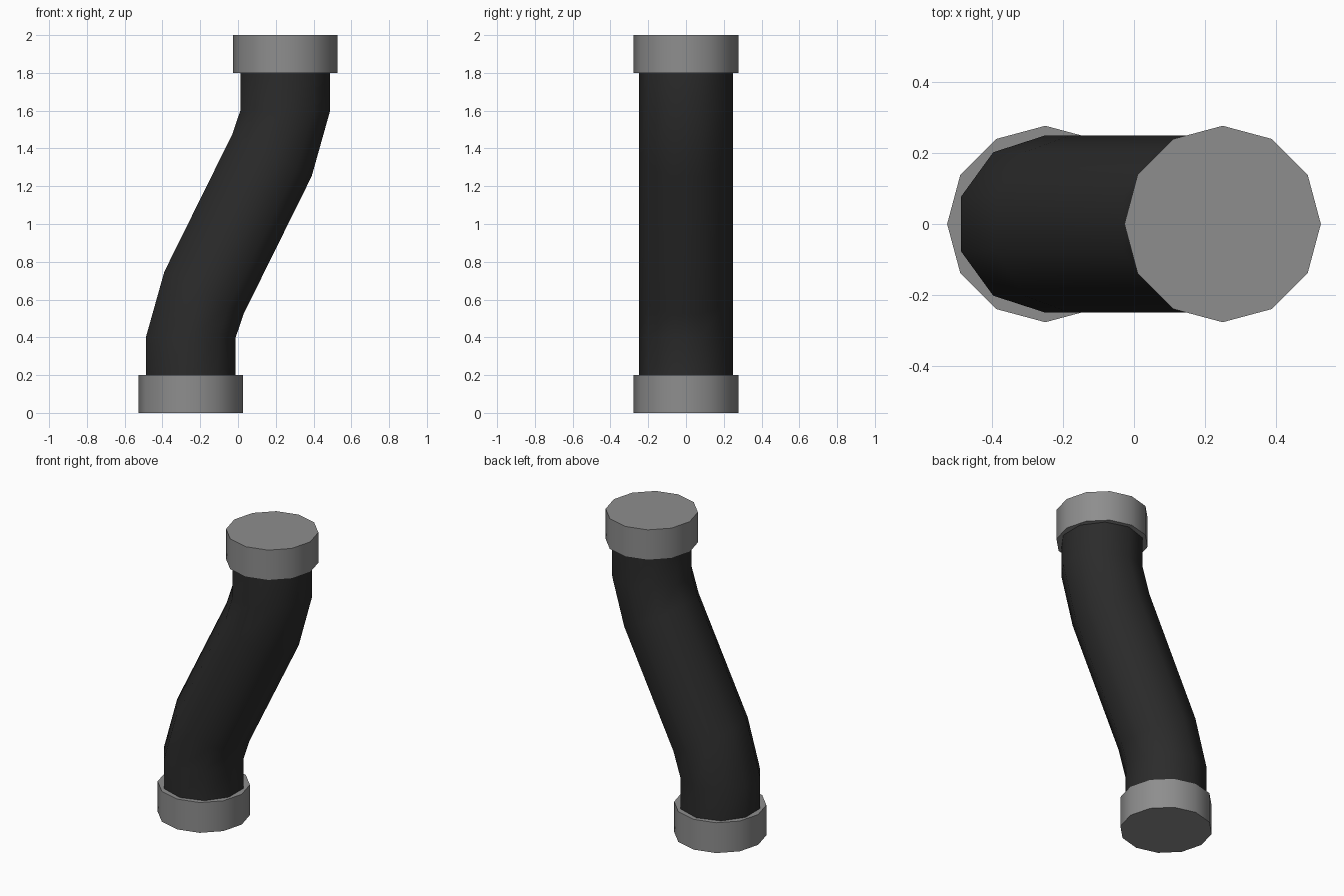
import bpy, bmesh, math
from mathutils import Vector

if "Cube" in bpy.data.objects:
    bpy.data.objects.remove(bpy.data.objects["Cube"])


def material(name, color):
    m = bpy.data.materials.new(name)
    m.diffuse_color = (*color, 1)
    m.use_nodes = True
    m.node_tree.nodes["Principled BSDF"].inputs["Base Color"].default_value = m.diffuse_color
    return m


def ring(bm, cx, cz, radius, sides, start, tilt=0.0):
    # horizontal polygon, tilted about the y axis
    verts = []
    for i in range(sides):
        a = start + 2 * math.pi * i / sides
        x, y = radius * math.cos(a), radius * math.sin(a)
        verts.append(bm.verts.new(Vector((cx + x * math.cos(tilt), y, cz - x * math.sin(tilt)))))
    return verts


def loft(name, stations, radius, sides, start, mat):
    bm = bmesh.new()
    rings = [ring(bm, x, z, radius, sides, start, math.radians(t)) for x, z, t in stations]
    for a, b in zip(rings, rings[1:]):
        for i in range(sides):
            j = (i + 1) % sides
            bm.faces.new((a[i], a[j], b[j], b[i]))
    bm.faces.new(rings[0][::-1])
    bm.faces.new(rings[-1])
    mesh = bpy.data.meshes.new(name)
    bm.to_mesh(mesh)
    bm.free()
    mesh.materials.append(mat)
    obj = bpy.data.objects.new(name, mesh)
    bpy.context.collection.objects.link(obj)
    bpy.ops.object.select_all(action='DESELECT')
    obj.select_set(True)
    bpy.context.view_layer.objects.active = obj
    bpy.ops.object.shade_smooth_by_angle(angle=math.radians(40))
    return obj


grey = material("collar grey", (0.27, 0.27, 0.27))
black = material("hose black", (0.024, 0.024, 0.024))

# End collars: twelve-sided discs
for name, x, z in (("bottom_collar", -0.25, 0.0), ("top_collar", 0.25, 1.8)):
    loft(name, [(x, z, 0), (x, z + 0.2, 0)], 0.277, 12, 0, grey)

# Flexible hose: ten-sided S-bend (x, z, tilt)
hose_path = [(-0.25, 0.19, 0), (-0.25, 0.4, 0), (-0.18, 0.636, 28),
             (0.18, 1.364, 28), (0.25, 1.6, 0), (0.25, 1.81, 0)]
loft("hose", hose_path, 0.25, 10, math.pi / 2, black)
